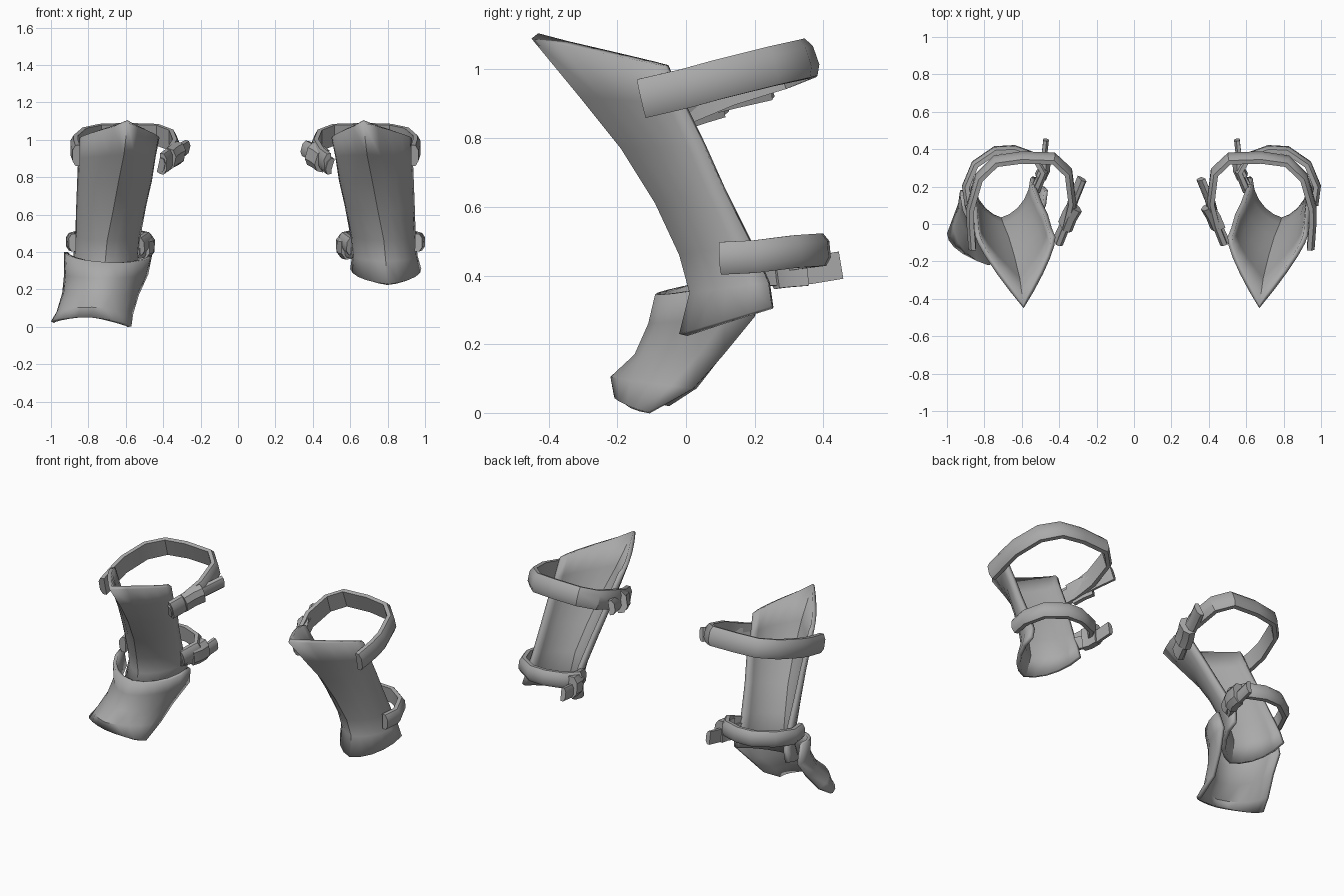
import bpy, bmesh, math
from mathutils import Vector

if "Cube" in bpy.data.objects:
    bpy.data.objects.remove(bpy.data.objects["Cube"])

grey = bpy.data.materials.new("plain_grey")
grey.diffuse_color = (0.40, 0.40, 0.40, 1)
grey.use_nodes = True
grey.node_tree.nodes["Principled BSDF"].inputs["Base Color"].default_value = grey.diffuse_color


def finish(name, bm, angle=35):
    me = bpy.data.meshes.new(name)
    bm.to_mesh(me)
    bm.free()
    me.materials.append(grey)
    ob = bpy.data.objects.new(name, me)
    bpy.context.collection.objects.link(ob)
    bpy.ops.object.select_all(action='DESELECT')
    ob.select_set(True)
    bpy.context.view_layer.objects.active = ob
    bpy.ops.object.shade_smooth_by_angle(angle=math.radians(angle))
    return ob


def place(p, side):
    """Right-hand coordinates, or the mirrored left-hand ones."""
    return Vector(p) if side > 0 else Vector((0.08 - p[0], p[1], p[2]))


def gutter(name, rows, thick, side=1, n=10):
    """Open shell lofted through rows of (left edge, front ridge, right edge, sharpness)."""
    bm = bmesh.new()
    grid = []
    for left, front, right, sharp in rows:
        a, c, b = (place(p, side) for p in (left, front, right))
        if side < 0:
            a, b = b, a
        mid, line = (a + b) / 2, []
        for i in range(n + 1):
            th = math.pi * i / n
            u = -math.cos(th)
            depth = sharp * (1 - abs(u)) + (1 - sharp) * math.sin(th)
            across = (b - a) / 2 * u
            shift = (c - mid) * depth
            line.append(bm.verts.new(mid + across + shift))
        grid.append(line)
    for r, s in zip(grid, grid[1:]):
        for i in range(n):
            bm.faces.new((r[i], s[i], s[i + 1], r[i + 1]))
    ob = finish(name, bm)
    mod = ob.modifiers.new("thickness", 'SOLIDIFY')
    mod.thickness, mod.offset = thick, -1
    return ob


def strap(name, path, width, thick, up, side, bulge=True):
    """Band with a domed outer face swept along a path, width set along 'up'."""
    pts = [place(p, side) for p in path]
    up = Vector(up).normalized()
    prof = [(-.5, -.5), (.5, -.5), (.5, .1), (.25, .5), (-.25, .5), (-.5, .1)]
    if not bulge:
        prof = [(-.5, -.5), (.5, -.5), (.5, .5), (-.5, .5)]
    bm = bmesh.new()
    rings = []
    for i, p in enumerate(pts):
        t = (pts[min(i + 1, len(pts) - 1)] - pts[max(i - 1, 0)]).normalized()
        out = t.cross(up).normalized() * side
        w = up - t * up.dot(t)
        w.normalize()
        rings.append([bm.verts.new(p + w * a * width + out * b * thick) for a, b in prof])
    k = len(prof)
    for r, s in zip(rings, rings[1:]):
        for i in range(k):
            bm.faces.new((r[i], r[(i + 1) % k], s[(i + 1) % k], s[i]))
    bm.faces.new(rings[0])
    bm.faces.new(rings[-1])
    bmesh.ops.recalc_face_normals(bm, faces=bm.faces)
    return finish(name, bm)


# shin shell: pointed knee at the top, rounder towards the ankle
SHIN = [
    ((.50, -.07, 1.01), (.67, -.45, 1.09), (.93, -.06, 1.01), .75),
    ((.52, -.02, .91), (.69, -.31, .92), (.935, -.01, .90), .6),
    ((.54, .05, .78), (.72, -.19, .77), (.94, .05, .78), .45),
    ((.57, .11, .65), (.75, -.09, .61), (.945, .11, .65), .3),
    ((.60, .19, .49), (.78, -.02, .46), (.95, .19, .49), .2),
    ((.61, .24, .38), (.79, .01, .35), (.96, .24, .38), .15),
    ((.60, .25, .31), (.80, -.02, .23), (.98, .25, .31), .15),
]
UPPER = [(.945, -.13, .915), (.955, 0, .945), (.955, .09, .97), (.91, .25, 1.01),
         (.82, .34, 1.03), (.68, .36, 1.035), (.51, .355, 1.03), (.43, .28, 1.0),
         (.41, .12, .95), (.44, .0, .90), (.48, -.10, .87)]
UPPER_TAIL = [(.355, .24, .955), (.40, .13, .93), (.43, .03, .905), (.49, -.10, .86)]
LOWER = [(.965, .10, .45), (.98, .20, .455), (.93, .32, .47), (.82, .395, .475),
         (.72, .40, .475), (.61, .36, .47), (.56, .28, .46), (.60, .18, .43)]
LOWER_TAIL = [(.55, .45, .43), (.56, .36, .415), (.57, .28, .41), (.62, .19, .41)]

for side, tag in ((1, "right"), (-1, "left")):
    gutter(tag + "_shin_guard", SHIN, .025, side)
    # calf strap, its loose tail and buckle
    strap(tag + "_upper_strap", UPPER, .115, .04, (0, -.35, 1), side)
    strap(tag + "_upper_tail", UPPER_TAIL, .085, .035, (.3, -.2, 1), side)
    strap(tag + "_upper_buckle", [(.39, .09, .925), (.42, .04, .91), (.445, -.02, .89)],
          .125, .06, (.3, -.2, 1), side)
    # ankle strap, its loose tail and buckle
    strap(tag + "_lower_strap", LOWER, .095, .04, (0, -.1, 1), side)
    strap(tag + "_lower_tail", LOWER_TAIL, .08, .03, (0, -.1, 1), side)
    strap(tag + "_lower_buckle", [(.555, .35, .435), (.56, .29, .43), (.58, .25, .425)],
          .13, .06, (0, -.2, 1), side)

# flared foot plate below the left shin only
FOOT = [
    ((-.93, .15, .40), (-.69, -.09, .345), (-.46, .18, .38), 0),
    ((-.93, .18, .28), (-.71, -.11, .26), (-.48, .20, .28), .1),
    ((-.94, .11, .18), (-.74, -.15, .17), (-.53, .11, .17), .1),
    ((-.97, .03, .08), (-.78, -.22, .105), (-.56, .02, .07), .15),
    ((-1.0, -.05, .03), (-.79, -.21, .05), (-.57, -.11, .003), .15),
]
gutter("left_foot_plate", FOOT, .02)
